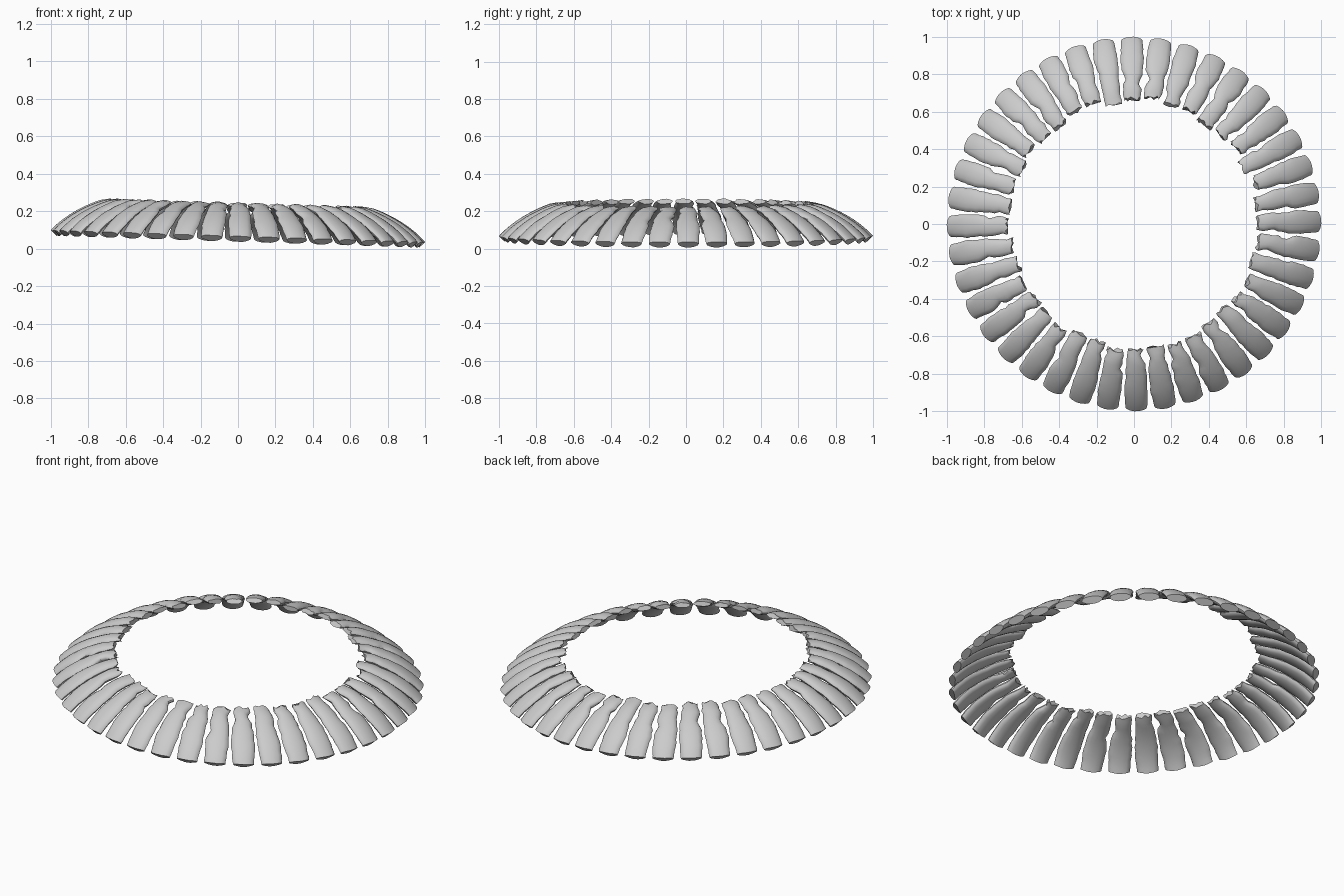
import bpy, bmesh, math, random
from mathutils import Vector
from mathutils.geometry import interpolate_bezier

if "Cube" in bpy.data.objects:
    bpy.data.objects.remove(bpy.data.objects["Cube"], do_unlink=True)

random.seed(7)
COUNT = 40          # slats around the ring
STATIONS = 15       # cross-sections along each slat
SIDES = 14          # points around each cross-section
TILT = 0.032        # the whole ring leans down towards +x

grey = bpy.data.materials.new("stone grey")
grey.use_nodes = True
colour = (0.6, 0.6, 0.6, 1)
grey.diffuse_color = colour
grey.node_tree.nodes["Principled BSDF"].inputs["Base Color"].default_value = colour


def half_width(t):
    """Half width along the slat, t = 0 at the outer end, 1 at the inner."""
    if t < 0.35:
        return 0.057 + 0.006 * t / 0.35
    return 0.063 - 0.019 * (t - 0.35) / 0.65


def make_slat(index):
    angle = math.radians(0.7 + index * 360 / COUNT)
    radial = Vector((math.cos(angle), math.sin(angle), 0))
    across = Vector((-math.sin(angle), math.cos(angle), 0))
    inner = 0.67 + random.uniform(-0.02, 0.015)
    path = interpolate_bezier(Vector((0.985, 0, 0.05)), Vector((0.91, 0, 0.135)),
                              Vector((0.79, 0, 0.20)), Vector((inner, 0, 0.232)), STATIONS)
    # chips along the two long edges, stronger towards the inner end
    chip_at = {1: random.uniform(0.55, 0.95), -1: random.uniform(0.55, 0.95)}
    chip_depth = {1: random.uniform(0, 0.022), -1: random.uniform(0, 0.022)}
    bm = bmesh.new()
    rings = []
    for i, p in enumerate(path):
        t = i / (STATIONS - 1)
        tangent = (path[min(i + 1, STATIONS - 1)] - path[max(i - 1, 0)]).normalized()
        normal = Vector((tangent.z, 0, -tangent.x))
        widths = {}
        for side in (1, -1):
            chip = chip_depth[side] * math.exp(-((t - chip_at[side]) / 0.07) ** 2)
            rough = random.uniform(-0.004, 0.004) * (0.4 + t)
            widths[side] = half_width(t) - chip + rough
        thick = 0.023 if t < 0.85 else 0.023 - 0.06 * (t - 0.85)
        ring = []
        for k in range(SIDES):
            a = 2 * math.pi * k / SIDES
            c, s = math.cos(a), math.sin(a)
            side = 1 if c >= 0 else -1
            # lens-shaped section with a slightly flatter underside
            h = thick * s * (1.0 if s > 0 else 0.95)
            q = p + normal * h
            if i == STATIONS - 1:      # ragged broken inner end
                q += tangent * random.uniform(-0.012, 0.012)
            if i == 0:                 # outer end slightly rounded
                q += tangent * 0.008 * abs(c)
            pos = radial * q.x + across * (widths[side] * c) + Vector((0, 0, q.z))
            pos.z -= TILT * pos.x
            ring.append(bm.verts.new(pos))
        rings.append(ring)
    for a, b in zip(rings, rings[1:]):
        for k in range(SIDES):
            n = (k + 1) % SIDES
            bm.faces.new((a[k], a[n], b[n], b[k]))
    bm.faces.new(rings[0])
    bm.faces.new(rings[-1])
    bmesh.ops.recalc_face_normals(bm, faces=bm.faces)
    mesh = bpy.data.meshes.new("slat")
    bm.to_mesh(mesh)
    bm.free()
    mesh.materials.append(grey)
    obj = bpy.data.objects.new(f"slat_{index + 1:02d}", mesh)
    bpy.context.collection.objects.link(obj)
    return obj


# ring of slats
bpy.ops.object.select_all(action='DESELECT')
for i in range(COUNT):
    slat = make_slat(i)
    slat.select_set(True)
    bpy.context.view_layer.objects.active = slat
bpy.ops.object.shade_smooth_by_angle(angle=math.radians(35))
